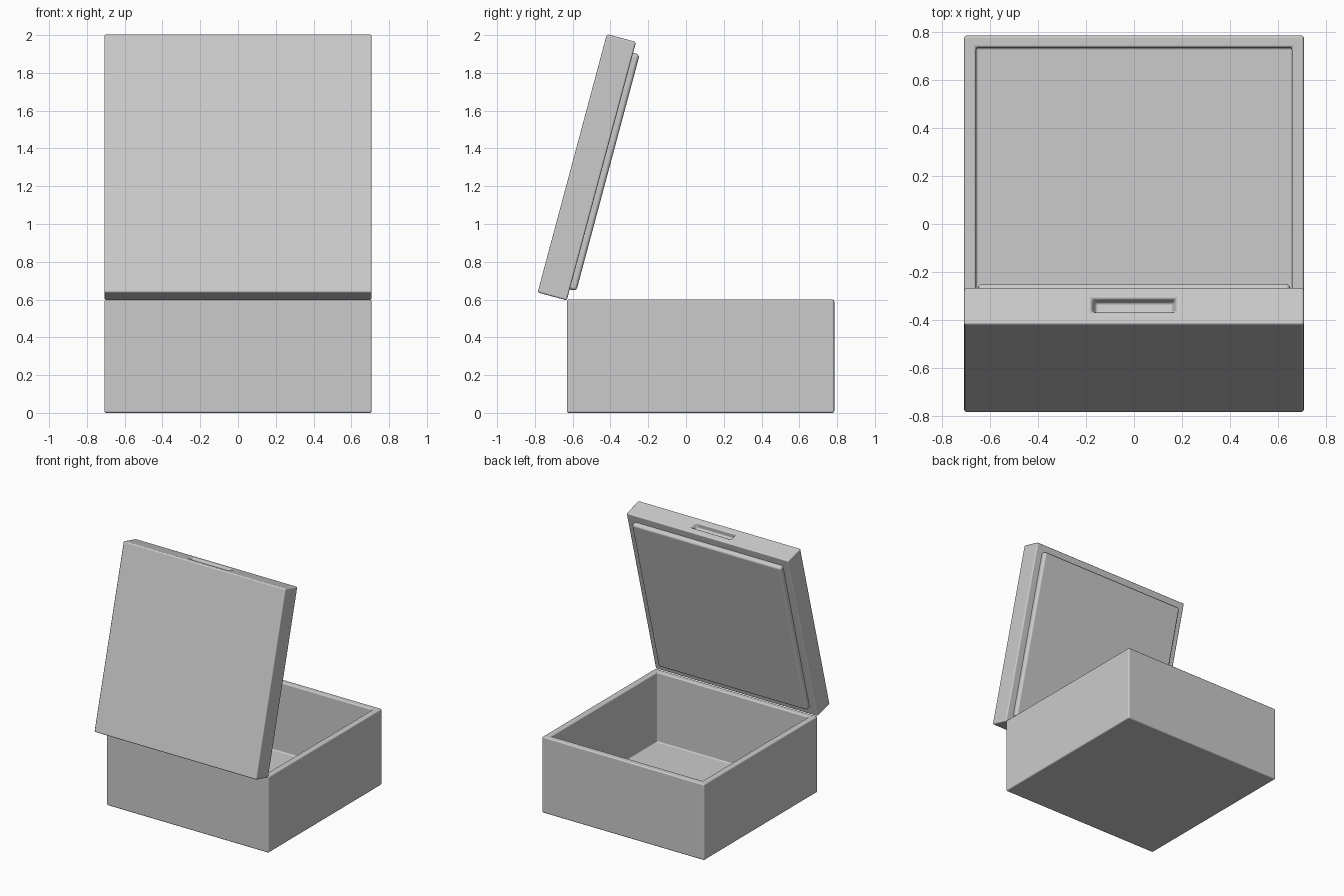
import bpy, math
from mathutils import Vector

if "Cube" in bpy.data.objects:
    bpy.data.objects.remove(bpy.data.objects["Cube"])

W = 1.416                # outer width and depth
HINGE = (0, -0.631, 0.596)
TILT = math.radians(75)


def block(name, lo, hi, taper=0.0):
    """Axis-aligned box; taper shrinks its low-y end in x and z."""
    x0, y0, z0 = lo
    x1, y1, z1 = hi
    t = taper
    v = [(x0 + t, y0, z0 + t / 3), (x1 - t, y0, z0 + t / 3), (x1, y1, z0), (x0, y1, z0),
         (x0 + t, y0, z1 - t / 3), (x1 - t, y0, z1 - t / 3), (x1, y1, z1), (x0, y1, z1)]
    f = [(0, 3, 2, 1), (4, 5, 6, 7), (0, 1, 5, 4), (1, 2, 6, 5), (2, 3, 7, 6), (3, 0, 4, 7)]
    me = bpy.data.meshes.new(name)
    me.from_pydata([Vector(p) for p in v], [], f)
    ob = bpy.data.objects.new(name, me)
    bpy.context.collection.objects.link(ob)
    return ob


def cut(ob, cutter):
    m = ob.modifiers.new("cut", 'BOOLEAN')
    m.object = cutter
    m.solver = 'EXACT'
    cutter.hide_render = True
    cutter.hide_viewport = True


def soften(ob, width):
    for p in ob.data.polygons:
        p.use_smooth = True
    m = ob.modifiers.new("rounded_edges", 'BEVEL')
    m.width = width
    m.segments = 3
    m.limit_method = 'ANGLE'
    m.harden_normals = True


h = W / 2

# Open box with a hollow interior
base = block("box_body", (-h, -0.631, 0), (h, 0.785, 0.6))
cavity = block("cavity_cutter", (-h + 0.05, -0.581, 0.05), (h - 0.05, 0.735, 0.8))
cut(base, cavity)
soften(base, 0.01)

# Lid, modelled closed with the hinge at its origin, then swung open
lid = block("lid", (-h, 0, 0), (h, W, 0.16))
notch = block("finger_notch_cutter", (-0.178, W - 0.04, 0.05), (0.178, W + 0.002, 0.108), 0.02)
cut(lid, notch)
soften(lid, 0.01)

# Raised plug on the lid's inner face that fits the opening
plug = block("lid_plug", (-0.65, 0.06, -0.036), (0.65, W - 0.06, 0.02))
soften(plug, 0.018)

for ob in (lid, notch, plug):
    ob.location = HINGE
    ob.rotation_euler = (TILT, 0, 0)
